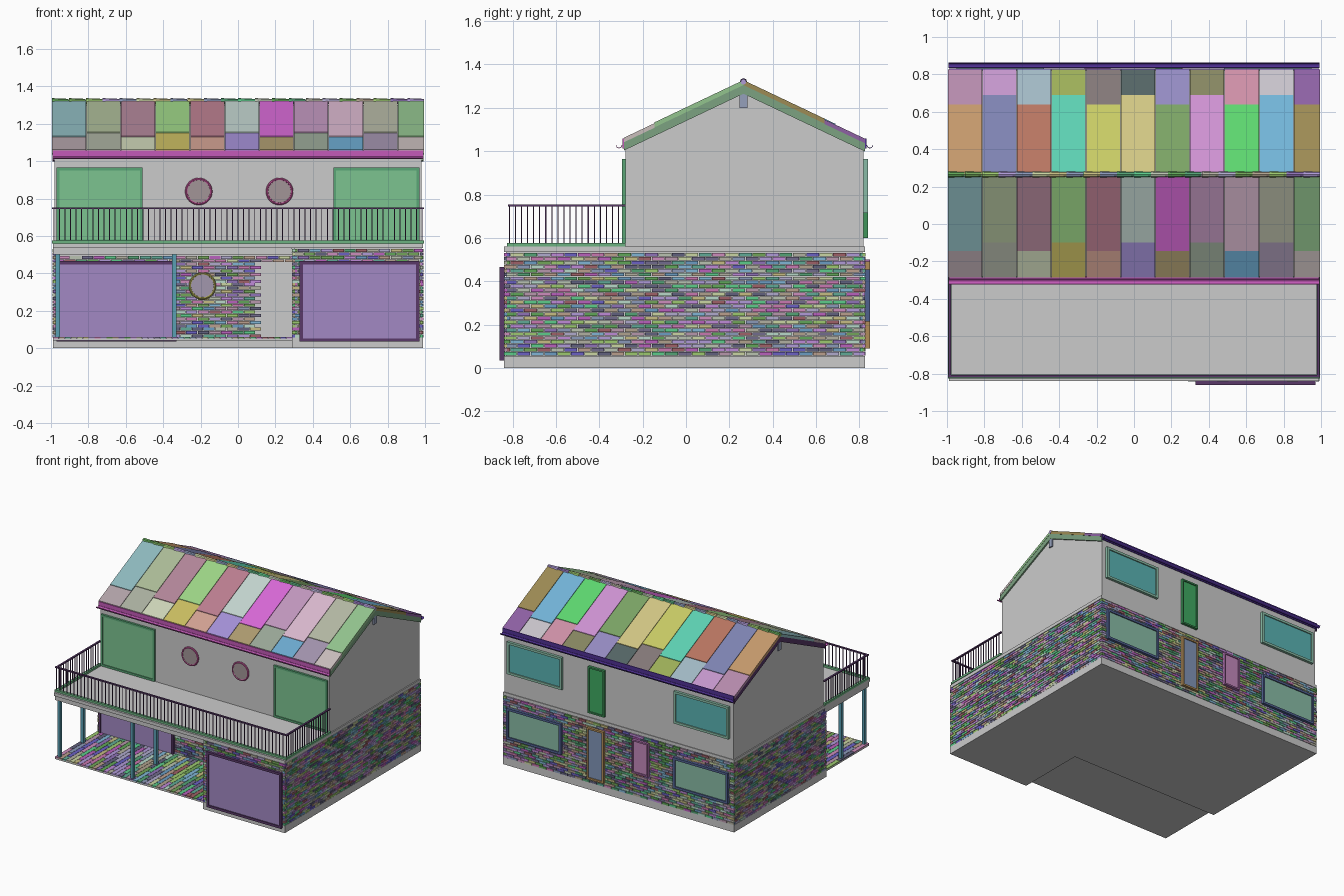
import bpy, bmesh, math, random
from mathutils import Matrix, Vector

if "Cube" in bpy.data.objects:
    bpy.data.objects.remove(bpy.data.objects["Cube"])

random.seed(7)
mats = {}

def mat(c):
    if c not in mats:
        m = bpy.data.materials.new("paint_%d" % len(mats))
        m.diffuse_color = (*c, 1)
        m.use_nodes = True
        m.node_tree.nodes["Principled BSDF"].inputs["Base Color"].default_value = m.diffuse_color
        mats[c] = m
    return mats[c]

def rnd():
    return tuple(round(random.uniform(.08, .7), 2) for _ in range(3))

PALETTE = [rnd() for _ in range(28)]
GREEN, DARK, TEAL = (.15, .45, .22), (.1, .04, .14), (.1, .35, .45)
PURPLE, MAGENTA, NAVY, SAGE = (.36, .25, .55), (.55, .1, .48), (.08, .03, .3), (.25, .5, .38)

def finish(name, bm, cols):
    bmesh.ops.recalc_face_normals(bm, faces=bm.faces)
    me = bpy.data.meshes.new(name)
    bm.to_mesh(me)
    bm.free()
    ob = bpy.data.objects.new(name, me)
    bpy.context.collection.objects.link(ob)
    for c in cols:
        if c:
            me.materials.append(mat(c))
    return ob

def add_box(bm, x0, x1, y0, y1, z0, z1, idx=0):
    m = Matrix.Translation(((x0+x1)/2, (y0+y1)/2, (z0+z1)/2)) @ \
        Matrix.Diagonal((abs(x1-x0), abs(y1-y0), abs(z1-z0), 1))
    vs = bmesh.ops.create_cube(bm, size=1, matrix=m)["verts"]
    if idx:
        for f in {f for v in vs for f in v.link_faces}:
            f.material_index = idx

def boxes(name, items, col=None):
    bm = bmesh.new()
    for b in items:
        add_box(bm, *b)
    return finish(name, bm, [col])

def prism(name, prof, x0, x1, col=None):
    """Extrude a (y, z) outline along x."""
    bm = bmesh.new()
    f = bm.faces.new([bm.verts.new((x0, y, z)) for y, z in prof])
    r = bmesh.ops.extrude_face_region(bm, geom=[f])
    bmesh.ops.translate(bm, vec=(x1-x0, 0, 0),
                        verts=[v for v in r["geom"] if isinstance(v, bmesh.types.BMVert)])
    return finish(name, bm, [col])

def brick_wall(name, axis, a0, a1, face, sign, z1=.535, holes=()):
    """Running-bond bricks on a wall; axis is the direction the wall runs in."""
    bm = bmesh.new()
    pitch, length, row, z = .0183, .062, 0, .057
    while z + pitch <= z1 + .004:
        a = a0 - (row % 2) * length / 2
        while a < a1 - .005:
            s, e = max(a, a0), min(a + length - .003, a1)
            mid = (s + e) / 2
            if e - s > .004 and not any(h[0] < mid < h[1] and h[2] < z + .008 < h[3] for h in holes):
                d = (face - sign * .014, face + sign * random.uniform(-.002, .001))
                lo, hi = min(d), max(d)
                k = random.randrange(len(PALETTE))
                if axis == "x":
                    add_box(bm, s, e, lo, hi, z, z + pitch - .0025, k)
                else:
                    add_box(bm, lo, hi, s, e, z, z + pitch - .0025, k)
            a += length
        z += pitch
        row += 1
    return finish(name, bm, PALETTE)

def window(name, x0, x1, z0, z1, y, sign, frame, pane, w=.018, d=.02):
    ya, yb = y - sign * .005, y + sign * d
    boxes(name + "_frame", [(x0, x0+w, ya, yb, z0, z1), (x1-w, x1, ya, yb, z0, z1),
                            (x0+w, x1-w, ya, yb, z0, z0+w), (x0+w, x1-w, ya, yb, z1-w, z1)], frame)
    boxes(name + "_pane", [(x0+w, x1-w, ya, y + sign * d * .6, z0+w, z1-w)], pane)

def porthole(name, x, z, y, frame, pane):
    bpy.ops.mesh.primitive_torus_add(major_radius=.066, minor_radius=.007, major_segments=40,
                                     minor_segments=8, location=(x, y-.006, z), rotation=(math.pi/2, 0, 0))
    ring = bpy.context.object
    ring.name = name + "_ring"
    bpy.ops.object.shade_smooth_by_angle()
    bpy.ops.mesh.primitive_cylinder_add(vertices=40, radius=.066, depth=.016,
                                        location=(x, y-.002, z), rotation=(math.pi/2, 0, 0))
    glass = bpy.context.object
    glass.name = name + "_glass"
    ring.data.materials.append(mat(frame))
    glass.data.materials.append(mat(pane))

# Plinth and ground floor core
boxes("plinth", [(-.99, .99, -.305, .825, 0, .056), (.29, .99, -.84, -.305, 0, .056)])
boxes("ground_walls", [(-.98, .98, -.295, .815, .056, .535), (.3, .98, -.83, -.295, .056, .535)])

# Brick cladding
brick_wall("bricks_right", "y", -.84, .825, .99, 1)
brick_wall("bricks_left", "y", -.305, .825, -.99, -1)
brick_wall("bricks_wing_side", "y", -.84, -.305, .29, -1)
brick_wall("bricks_wing_front", "x", .29, .99, -.84, -1, holes=[(.38, .92, .08, .42)])
brick_wall("bricks_porch", "x", -.99, .29, -.305, -1, z1=.5,
           holes=[(.1, .29, 0, .46), (-.92, -.38, .08, .42)])
brick_wall("bricks_back", "x", -.99, .99, .828, 1,
           holes=[(.52, .9, .24, .42), (-.9, -.52, .24, .42)])

# Porch floor with planks, ceiling and posts
boxes("porch_slab", [(-.99, .29, -.83, -.305, .042, .052)])
bm = bmesh.new()
for i in range(40):
    x, y = -.99 + i * .032, -.83 - (i % 3) * .06
    while y < -.305:
        add_box(bm, x, x + .03, max(y, -.83), min(y + .177, -.305), .052, .06,
                random.randrange(len(PALETTE)))
        y += .18
finish("porch_planks", bm, PALETTE)
boxes("porch_ceiling", [(-.99, .29, -.83, -.29, .5, .536)])
boxes("porch_posts", [(x-.012, x+.012, y-.012, y+.012, .06, .5)
                      for x in (-.965, -.34) for y in (-.805, -.52)], TEAL)

# Balcony deck and railing
boxes("balcony_deck", [(-.99, .99, -.84, .825, .535, .56)])

def rail(name, z0, z1, w, col):
    boxes(name, [(-.995, .995, -.815-w/2, -.815+w/2, z0, z1)] +
          [(s*.985-w/2, s*.985+w/2, -.815, -.28, z0, z1) for s in (-1, 1)], col)
rail("railing_base", .56, .576, .02, GREEN)
rail("railing_top", .744, .753, .014, DARK)
r = .0025
bars = [(x-r, x+r, -.815-r, -.815+r, .576, .745) for x in [-.985 + 1.97*i/66 for i in range(67)]]
bars += [(s*.985-r, s*.985+r, y-r, y+r, .576, .745)
         for s in (-1, 1) for y in [-.815 + .028*i for i in range(1, 19)]]
boxes("railing_bars", bars, DARK)

# Upper floor with gables
prism("upper_walls", [(-.28, .555), (.82, .555), (.82, 1.035), (.265, 1.3), (-.28, 1.037)], -.982, .982)

# Roof panels, two staggered courses each side
RY = .265
def top(y):
    return 1.325 - .475 * abs(y - RY)
def strip(ya, yb, up, down):
    return [(ya, top(ya)+up), (yb, top(yb)+up), (yb, top(yb)-down), (ya, top(ya)-down)]
for side, eave, splits in (("front", -.287, (-.145, -.1)), ("back", .826, (.64, .69))):
    for i in range(11):
        x0 = -.995 + i * .185
        x1 = min(x0 + .182, .995)
        s = splits[i % 2]
        prism("roof_panel_%s_upper" % side, strip(RY, s, .003, .02), x0, x1, rnd())
        prism("roof_panel_%s_lower" % side, strip(s, eave, -.001, .022), x0, x1, rnd())
    # Verge boards
    for sx, col in ((1, (.2, .36, .22)), (-1, DARK)):
        prism("verge_board_" + side, strip(RY, eave, -.006, .06), sx*.98, sx*.993, col)

# Ridge caps and ridge beam ends
bm = bmesh.new()
for i in range(22):
    k = random.randrange(len(PALETTE))
    m = Matrix.Translation((-.95 + i * .0905, RY, 1.32)) @ Matrix.Rotation(math.pi/2, 4, "Y")
    vs = bmesh.ops.create_cone(bm, cap_ends=True, segments=8, radius1=.017, radius2=.013,
                               depth=.09, matrix=m)["verts"]
    for f in {f for v in vs for f in v.link_faces}:
        f.material_index = k
finish("ridge_caps", bm, PALETTE)
boxes("ridge_beam", [(-.992, .992, RY-.018, RY+.018, 1.2, 1.265)], (.3, .35, .5))

# Fascias and half-round gutters
for name, y, s, col in (("front", -.287, -1, MAGENTA), ("back", .826, 1, NAVY)):
    boxes("fascia_" + name, [(-.99, .99, y, y + s*.006, 1.012, 1.058)], col)
    c = y + s * .022
    arc = [math.pi + math.pi * i / 8 for i in range(9)]
    prof = [(c + .015*math.cos(a), 1.028 + .015*math.sin(a)) for a in arc]
    prof += [(c + .012*math.cos(a), 1.028 + .012*math.sin(a)) for a in reversed(arc)]
    prism("gutter_" + name, prof, -.993, .993, col)

# Front openings
for s in (-1, 1):
    a, b = sorted((s * .51, s * .97))
    window("balcony_door", a, b, .565, .965, -.28, -1, (.1, .38, .18), (.2, .55, .28), .015, .016)
window("wing_window", .33, .97, .035, .465, -.84, -1, DARK, PURPLE)
window("porch_window", -.97, -.33, .035, .465, -.305, -1, DARK, PURPLE)
for x in (-.21, .222):
    porthole("upper_porthole", x, .838, -.28, (.6, .1, .35), (.36, .3, .31))
porthole("porch_porthole", -.19, .333, -.305, (.45, .42, .1), (.36, .31, .42))

# Back openings
for s in (-1, 1):
    a, b = sorted((s * .48, s * .95))
    window("back_upper_window", a, b, .715, .965, .82, 1, SAGE, (.1, .45, .45))
    window("back_lower_window", a, b, .215, .455, .828, 1, (.08, .12, .28), SAGE)
window("back_upper_door", .115, .255, .6, .96, .82, 1, (.05, .3, .1), (.05, .4, .12), .012)
window("back_lower_door", .115, .26, .09, .49, .828, 1, (.45, .27, .1), (.22, .3, .48), .014)
window("back_small_window", -.265, -.125, .24, .5, .828, 1, (.4, .15, .4), (.55, .25, .5), .012)
